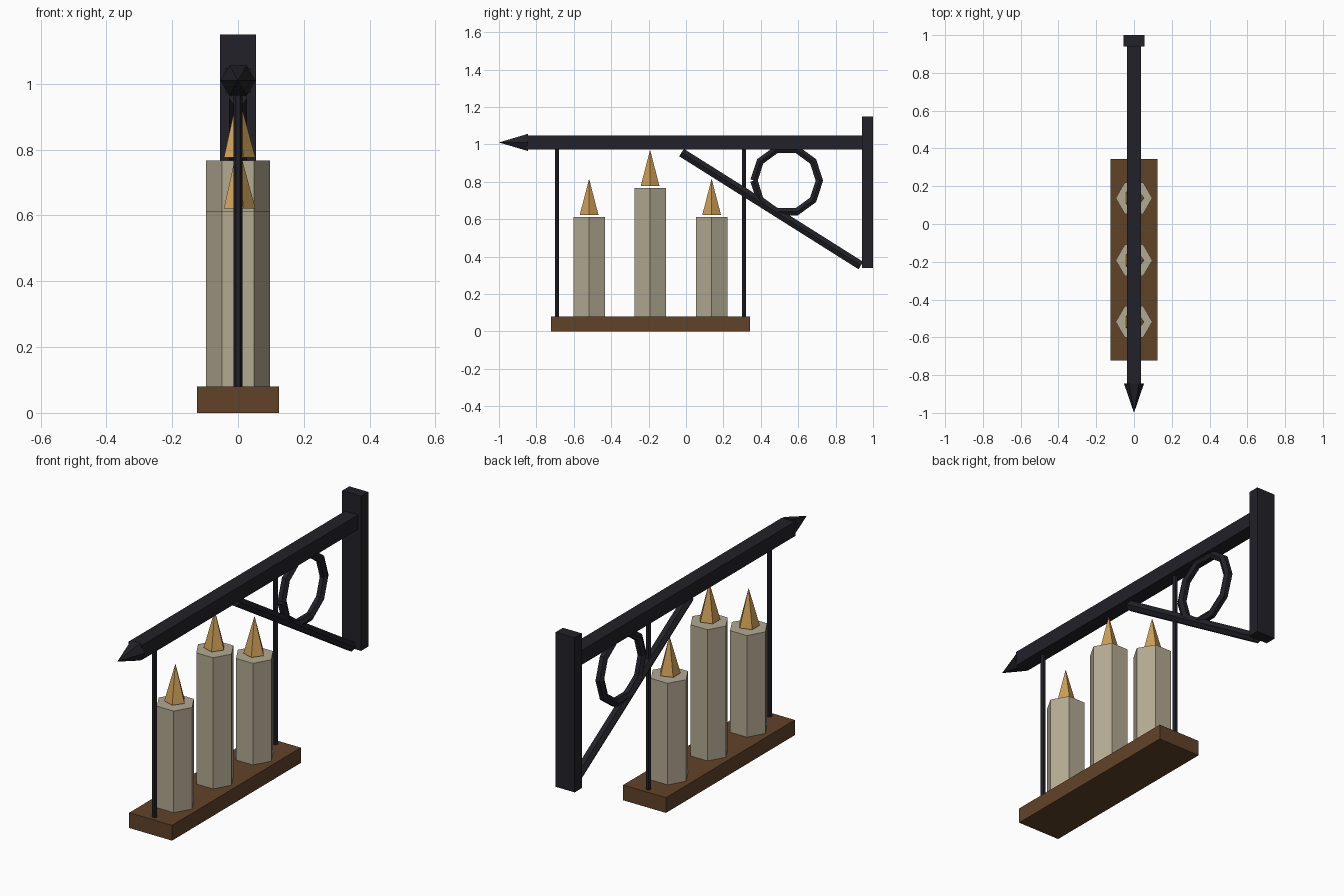
import bpy, bmesh, math
from mathutils import Vector

if "Cube" in bpy.data.objects:
    bpy.data.objects.remove(bpy.data.objects["Cube"])


def mat(name, c):
    m = bpy.data.materials.new(name)
    m.diffuse_color = (*c, 1)
    m.use_nodes = True
    m.node_tree.nodes["Principled BSDF"].inputs["Base Color"].default_value = m.diffuse_color
    return m


IRON = mat("iron", (0.016, 0.015, 0.021))
WOOD = mat("wood", (0.12, 0.055, 0.022))
WAX = mat("wax", (0.45, 0.40, 0.29))
FLAME = mat("flame", (0.60, 0.34, 0.09))


def make(name, verts, faces, m):
    me = bpy.data.meshes.new(name)
    me.from_pydata(verts, [], faces)
    bm = bmesh.new()
    bm.from_mesh(me)
    bmesh.ops.recalc_face_normals(bm, faces=bm.faces)
    bm.to_mesh(me)
    bm.free()
    me.materials.append(m)
    ob = bpy.data.objects.new(name, me)
    bpy.context.collection.objects.link(ob)
    return ob


def box(name, lo, hi, m):
    v = [(x, y, z) for x in (lo[0], hi[0]) for y in (lo[1], hi[1]) for z in (lo[2], hi[2])]
    f = [(0, 1, 3, 2), (4, 6, 7, 5), (0, 4, 5, 1), (2, 3, 7, 6), (0, 2, 6, 4), (1, 5, 7, 3)]
    return make(name, v, f, m)


X = Vector((1, 0, 0))


def sweep(name, path, m, n=6):
    """Loft n-sided sections; path holds (centre, in-plane side direction, radius)."""
    v, f = [], []
    for c, side, r in path:
        for k in range(n):
            a = math.tau * k / n
            v.append(Vector(c) + r * (math.cos(a) * X + math.sin(a) * Vector(side)))
    for i in range(len(path) - 1):
        for k in range(n):
            j = (k + 1) % n
            f.append((i * n + k, i * n + j, i * n + n + j, i * n + n + k))
    f += [tuple(range(n)), tuple(range(len(v) - n, len(v)))]
    return make(name, v, f, m)


def spike(name, base, tip, side, r, m, n):
    v = [Vector(base) + r * (math.cos(math.tau * k / n) * X + math.sin(math.tau * k / n) * Vector(side))
         for k in range(n)] + [Vector(tip)]
    f = [(k, (k + 1) % n, n) for k in range(n)] + [tuple(range(n))]
    return make(name, v, f, m)


Y, Z = (0, 1, 0), (0, 0, 1)

# wall plate, beam and pointed beam end
box("wall_plate", (-0.055, 0.94, 0.34), (0.055, 1.0, 1.15), IRON)
box("beam", (-0.038, -0.85, 0.972), (0.038, 0.945, 1.048), IRON)
spike("beam_tip", (0, -0.845, 1.01), (0, -1, 1.01), Z, 0.053, IRON, 6)

# diagonal brace
a, b = Vector((0, -0.024, 0.956)), Vector((0, 0.935, 0.352))
side = (b - a).normalized().cross(X)
sweep("brace", [(a, side, 0.027), (b, side, 0.027)], IRON)

# decorative ring, ten straight lengths with a square-cut seam
ring = []
for i in range(11):
    t = math.pi + math.tau * i / 10
    s = t + math.radians({0: 18, 10: -18}.get(i, 0))
    c = (0, 0.538 + 0.175 * math.cos(t), 0.806 + 0.175 * math.sin(t))
    ring.append((c, (0, math.cos(s), math.sin(s)), 0.023))
sweep("ring", ring, IRON)

# hanging rods and shelf
for i, y in enumerate((-0.69, 0.31)):
    sweep(f"rod_{i + 1}", [((0, y, 0.07), Y, 0.0135), ((0, y, 0.98), Y, 0.0135)], IRON)
box("shelf", (-0.124, -0.723, 0), (0.124, 0.343, 0.08), WOOD)

# candles with flames
for i, (y, top) in enumerate(((-0.518, 0.612), (-0.192, 0.767), (0.137, 0.612))):
    sweep(f"candle_{i + 1}", [((0, y, 0.08), Y, 0.097), ((0, y, top), Y, 0.097)], WAX)
    spike(f"flame_{i + 1}", (0, y, top + 0.009), (0, y, top + 0.204), Y, 0.053, FLAME, 5)
